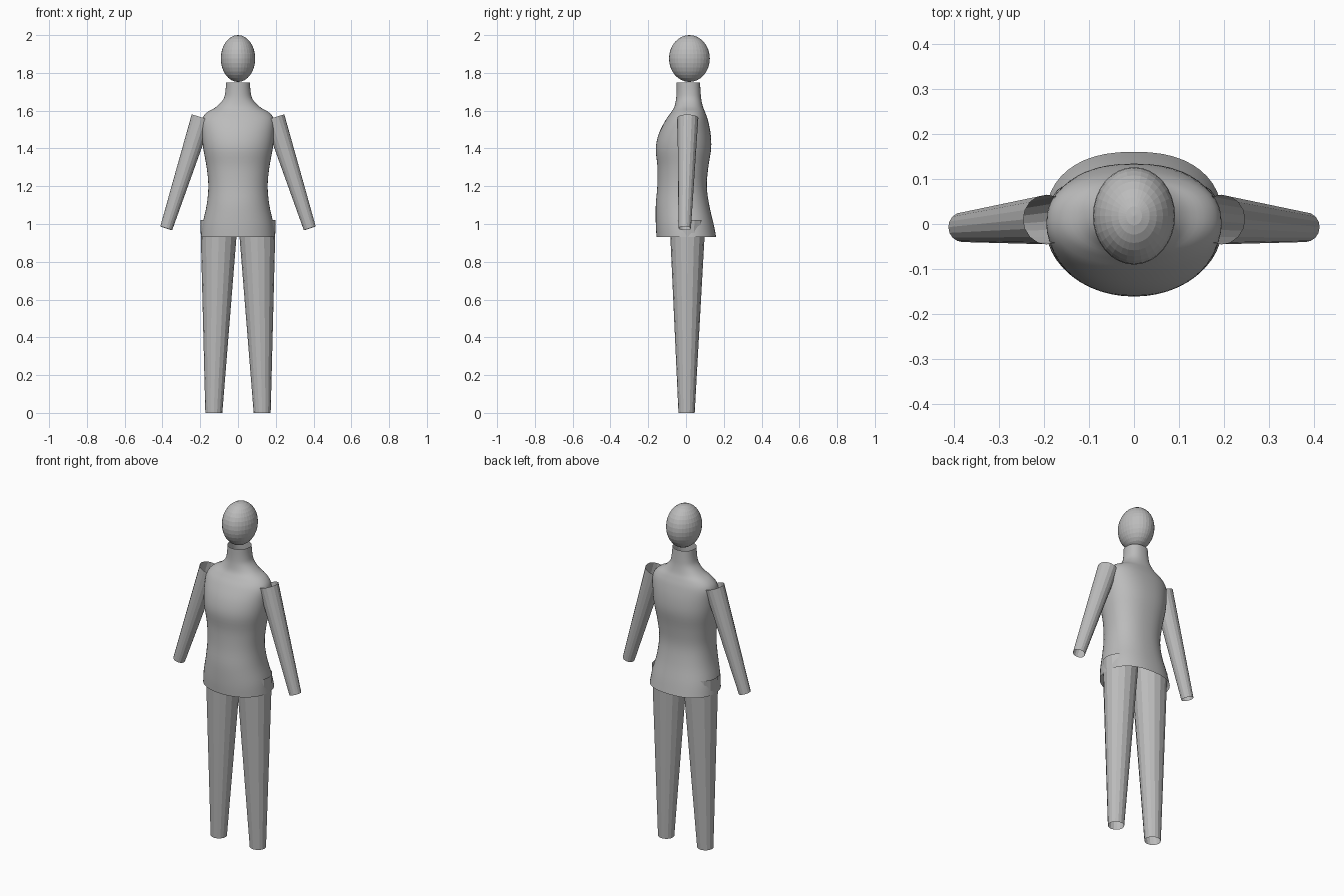
import bpy, bmesh, math
from mathutils import Vector

if "Cube" in bpy.data.objects:
    bpy.data.objects.remove(bpy.data.objects["Cube"])

grey = bpy.data.materials.new("plain_grey")
grey.diffuse_color = (0.5, 0.5, 0.5, 1)
grey.use_nodes = True
grey.node_tree.nodes["Principled BSDF"].inputs["Base Color"].default_value = grey.diffuse_color


def finish(name, bm, smooth):
    bmesh.ops.recalc_face_normals(bm, faces=bm.faces)
    me = bpy.data.meshes.new(name)
    bm.to_mesh(me)
    bm.free()
    me.materials.append(grey)
    for p in me.polygons:
        p.use_smooth = smooth
    ob = bpy.data.objects.new(name, me)
    bpy.context.collection.objects.link(ob)
    return ob


def loft(bm, rings):
    """Open tube through rings of points."""
    rings = [[bm.verts.new(p) for p in r] for r in rings]
    for a, b in zip(rings, rings[1:]):
        n = len(a)
        for i in range(n):
            bm.faces.new((a[i], a[(i + 1) % n], b[(i + 1) % n], b[i]))


def limb(name, top, bottom, r_top, r_bottom, sides, level):
    """Open tapered tube; level ends stay horizontal, others are square to the axis."""
    top, bottom = Vector(top), Vector(bottom)
    axis = Vector((0, 0, 1)) if level else (top - bottom).normalized()
    u = Vector((0, 1, 0)).cross(axis).normalized()
    v = axis.cross(u)
    rings = []
    for c, r in ((bottom, r_bottom), (top, r_top)):
        angles = [2 * math.pi * i / sides for i in range(sides)]
        rings.append([c + u * r[0] * math.cos(a) + v * r[1] * math.sin(a) for a in angles])
    bm = bmesh.new()
    loft(bm, rings)
    finish(name, bm, False)


# Torso and neck: half width, front y, back y at each height
sections = [
    (0.93, 0.197, -0.156, 0.160), (1.00, 0.188, -0.160, 0.146),
    (1.10, 0.166, -0.160, 0.123), (1.20, 0.157, -0.152, 0.110),
    (1.30, 0.166, -0.151, 0.118), (1.40, 0.184, -0.160, 0.133),
    (1.48, 0.192, -0.143, 0.130), (1.55, 0.192, -0.108, 0.116),
    (1.59, 0.165, -0.080, 0.102), (1.62, 0.115, -0.062, 0.090),
    (1.66, 0.078, -0.053, 0.081), (1.70, 0.067, -0.050, 0.077),
    (1.75, 0.063, -0.050, 0.074),
]


def catmull(a, b, c, d, t):
    return tuple(0.5 * (2 * q + (r - p) * t + (2 * p - 5 * q + 4 * r - s) * t * t
                        + (3 * q - p - 3 * r + s) * t ** 3) for p, q, r, s in zip(a, b, c, d))


fine = []
for i in range(len(sections) - 1):
    pts = [sections[min(max(i + k, 0), len(sections) - 1)] for k in (-1, 0, 1, 2)]
    fine += [catmull(*pts, t / 4) for t in range(4)]
fine.append(sections[-1])

rings = []
for z, w, front, back in fine:
    mid, half = (front + back) / 2, (back - front) / 2
    ring = []
    for k in range(48):
        a = 2 * math.pi * k / 48
        c, s = math.cos(a), math.sin(a)
        e = 0.85 if s > 0 else 0.95          # back is a little squarer than the front
        ring.append((math.copysign(abs(c) ** e, c) * w, mid + math.copysign(abs(s) ** e, s) * half, z))
    rings.append(ring)
bm = bmesh.new()
loft(bm, rings)
finish("torso", bm, True)

# Head
bm = bmesh.new()
bmesh.ops.create_uvsphere(bm, u_segments=32, v_segments=16, radius=1)
for v in bm.verts:
    v.co = (v.co.x * 0.091, 0.018 + v.co.y * 0.108, 1.876 + v.co.z * 0.124)
finish("head", bm, False)

# Arms and legs
for side, s in (("left", 1), ("right", -1)):
    limb(side + "_arm", (s * 0.193, 0.010, 1.563), (s * 0.380, -0.007, 0.977),
         (0.055, 0.055), (0.033, 0.033), 16, False)
    limb(side + "_leg", (s * 0.100, 0.008, 1.02), (s * 0.128, 0.003, 0),
         (0.099, 0.095), (0.045, 0.043), 16, True)
